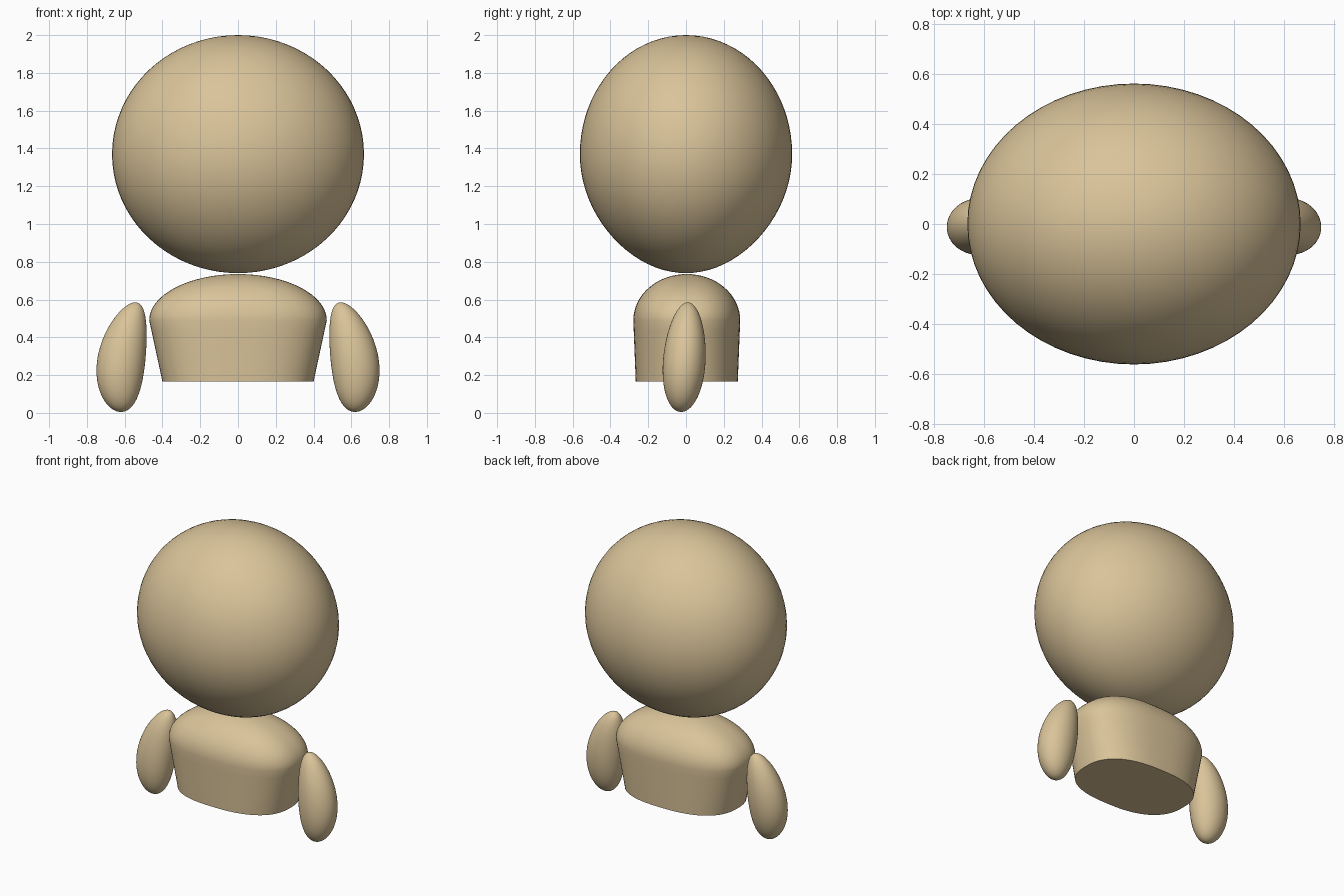
import bpy
import bmesh
from math import sin, cos, pi, sqrt, copysign

cube = bpy.data.objects.get("Cube")
if cube:
    bpy.data.objects.remove(cube, do_unlink=True)

TAN = (0.70, 0.55, 0.32, 1.0)
skin = bpy.data.materials.new("warm tan")
skin.use_nodes = True
skin.diffuse_color = TAN
skin.node_tree.nodes["Principled BSDF"].inputs["Base Color"].default_value = TAN


def finish(name, bm):
    bmesh.ops.recalc_face_normals(bm, faces=bm.faces)
    mesh = bpy.data.meshes.new(name)
    bm.to_mesh(mesh)
    bm.free()
    mesh.materials.append(skin)
    obj = bpy.data.objects.new(name, mesh)
    bpy.context.collection.objects.link(obj)
    bpy.ops.object.select_all(action="DESELECT")
    obj.select_set(True)
    bpy.context.view_layer.objects.active = obj
    bpy.ops.object.shade_smooth_by_angle(angle=pi / 4)
    return obj


def shaped_sphere(name, shape):
    """Unit sphere whose points are moved by a shape rule."""
    bm = bmesh.new()
    bmesh.ops.create_uvsphere(bm, u_segments=64, v_segments=40, radius=1)
    for v in bm.verts:
        v.co = shape(*v.co)
    return finish(name, bm)


# Head: wide ellipsoid, slightly slimmer in depth towards the chin
def head_shape(x, y, t):
    slim = 1 - 0.07 * max(-t, 0) ** 2
    return 0.667 * x, 0.562 * y * slim, 1.37 + 0.63 * t


shaped_sphere("head", head_shape)


# Arms: bowed teardrops, fuller at the hand
def arm_shape(side):
    def shape(x, y, t):
        taper = 1 - 0.1 * t
        bow = 0.616 - 0.0375 * t - 0.034 * t * t
        return (side * (bow + 0.127 * x * taper),
                -0.008 + 0.0175 * t + 0.112 * y * taper,
                0.295 + 0.29 * t)
    return shape


for label, side in (("left", 1), ("right", -1)):
    shaped_sphere(label + "_arm", arm_shape(side))


# Body: flared rounded-box sides, domed shoulders, flat base
def body_ring(bm, z, rx, ry, count=64, power=0.8):
    ring = []
    for i in range(count):
        c, s = cos(2 * pi * i / count), sin(2 * pi * i / count)
        ring.append(bm.verts.new((rx * copysign(abs(c) ** power, c),
                                  0.004 + ry * copysign(abs(s) ** power, s), z)))
    return ring


bm = bmesh.new()
rings = []
for i in range(6):
    f = i / 6
    rings.append(body_ring(bm, 0.165 + 0.325 * f, 0.4 + 0.07 * f, 0.27 + 0.013 * f))
for i in range(16):
    a = i / 16 * pi / 2
    rings.append(body_ring(bm, 0.49 + 0.245 * sin(a), 0.47 * cos(a), 0.283 * cos(a)))
for low, high in zip(rings, rings[1:]):
    for i in range(len(low)):
        j = (i + 1) % len(low)
        bm.faces.new((low[i], low[j], high[j], high[i]))
crown = bm.verts.new((0, 0.004, 0.735))
for i, v in enumerate(rings[-1]):
    bm.faces.new((v, rings[-1][(i + 1) % len(rings[-1])], crown))
bm.faces.new(rings[0][::-1])
finish("body", bm)
